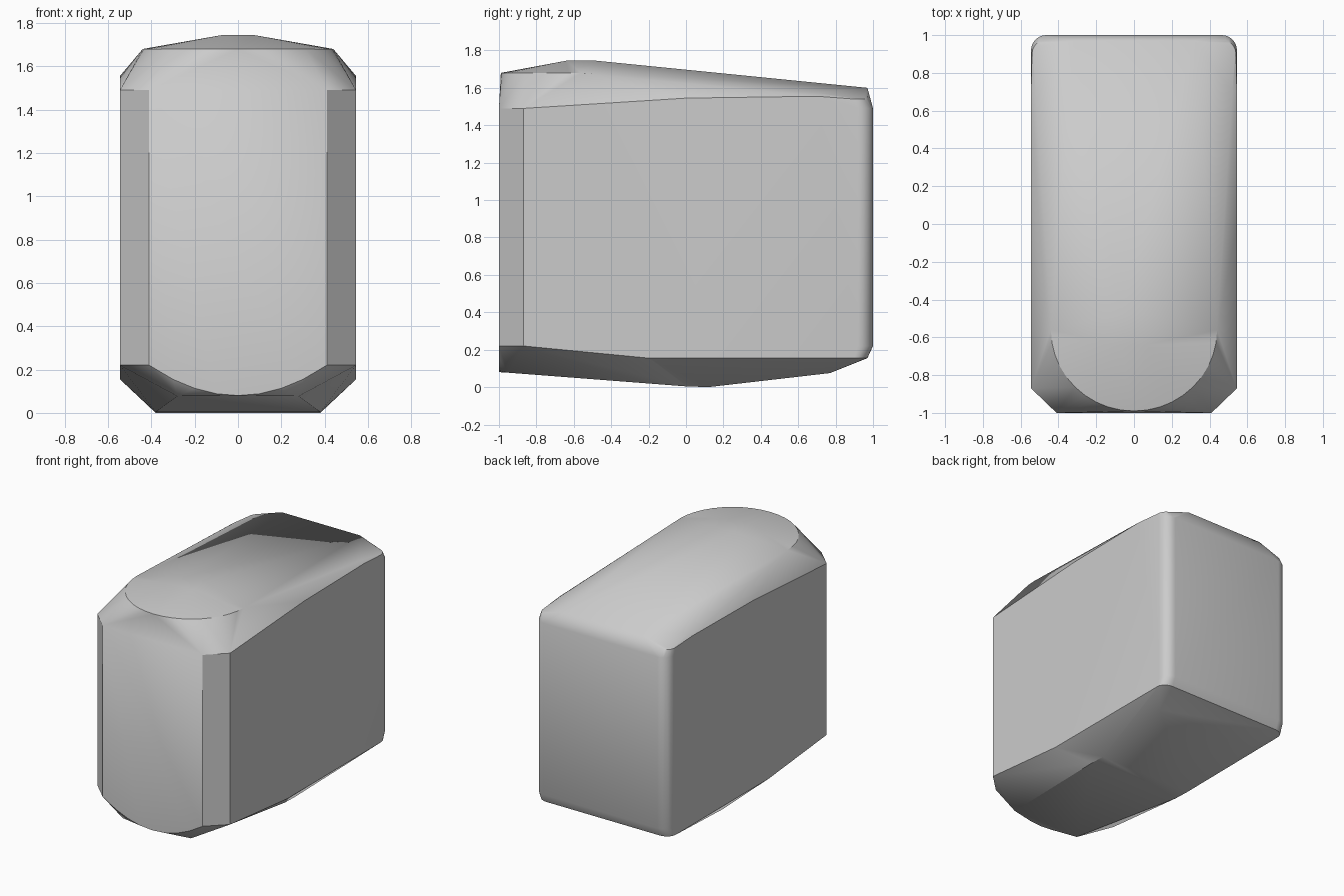
import bpy, bmesh
from math import sin, cos, pi, radians

cube = bpy.data.objects.get("Cube")
if cube:
    bpy.data.objects.remove(cube, do_unlink=True)

grey = bpy.data.materials.new("mid_grey")
grey.use_nodes = True
grey.diffuse_color = (0.6, 0.6, 0.6, 1)
grey.node_tree.nodes["Principled BSDF"].inputs["Base Color"].default_value = grey.diffuse_color


def arc(cx, cy, rx, ry, start, end, steps):
    """Points of an elliptical arc, angles in degrees."""
    angles = [radians(start + (end - start) * i / steps) for i in range(steps + 1)]
    return [(cx + rx * cos(a), cy + ry * sin(a)) for a in angles]


half = []  # outline points of the +x half
W = 0.545

# Front panel and its upright chamfers
for z in (0.22, 1.49):
    half += [(0.41, -1, z), (W, -0.87, z)]
# Arched foot of the front panel
half += [(x, -1, 0.08 + 0.14 * (x / 0.41) ** 2) for x in (0, 0.1, 0.2, 0.3)]
half += [(0.28, -0.95, 0.077)]
# Side walls
half += [(W, -0.2, 0.155), (W, 0, 1.545), (W, 0.7, 1.555)]
# Rounded upright back corners
for z in (0.22, 1.49):
    half += [(x, y, z) for x, y in arc(W - 0.08, 0.92, 0.08, 0.08, 0, 90, 6)]
half += [(x, y, 0.155) for x, y in arc(W - 0.08, 0.9, 0.08, 0.07, 0, 90, 6)]
half += [(x, y, 1.54) for x, y in arc(W - 0.08, 0.9, 0.075, 0.075, 0, 90, 6)]
# Half-round rim of the top, then its low crown and sloping back
half += [(x, y, 1.68) for x, y in arc(0, -0.56, 0.44, 0.43, 0, -90, 10)]
half += [(0.07, -0.64, 1.745), (0.07, -0.48, 1.745), (0.32, 0.97, 1.60)]
half += [(0.52, 0.7, 1.573)]
# Keel and rising rear of the underside
half += [(0.38, 0, 0.004), (0.38, 0.12, 0), (0.41, 0.77, 0.075)]

bm = bmesh.new()
for x, y, z in half:
    for side in ((1, -1) if x > 0.001 else (1,)):
        bm.verts.new((side * x, y, z))
hull = bmesh.ops.convex_hull(bm, input=bm.verts)
loose = {v for v in hull["geom_interior"] + hull["geom_unused"]
         if isinstance(v, bmesh.types.BMVert)}
bmesh.ops.delete(bm, geom=list(loose), context='VERTS')
bmesh.ops.dissolve_limit(bm, angle_limit=radians(0.5), verts=bm.verts, edges=bm.edges)
bmesh.ops.recalc_face_normals(bm, faces=bm.faces)

mesh = bpy.data.meshes.new("body")
bm.to_mesh(mesh)
bm.free()
mesh.materials.append(grey)
body = bpy.data.objects.new("body", mesh)
bpy.context.collection.objects.link(body)
bpy.context.view_layer.objects.active = body
body.select_set(True)
bpy.ops.object.shade_smooth_by_angle(angle=radians(30))
